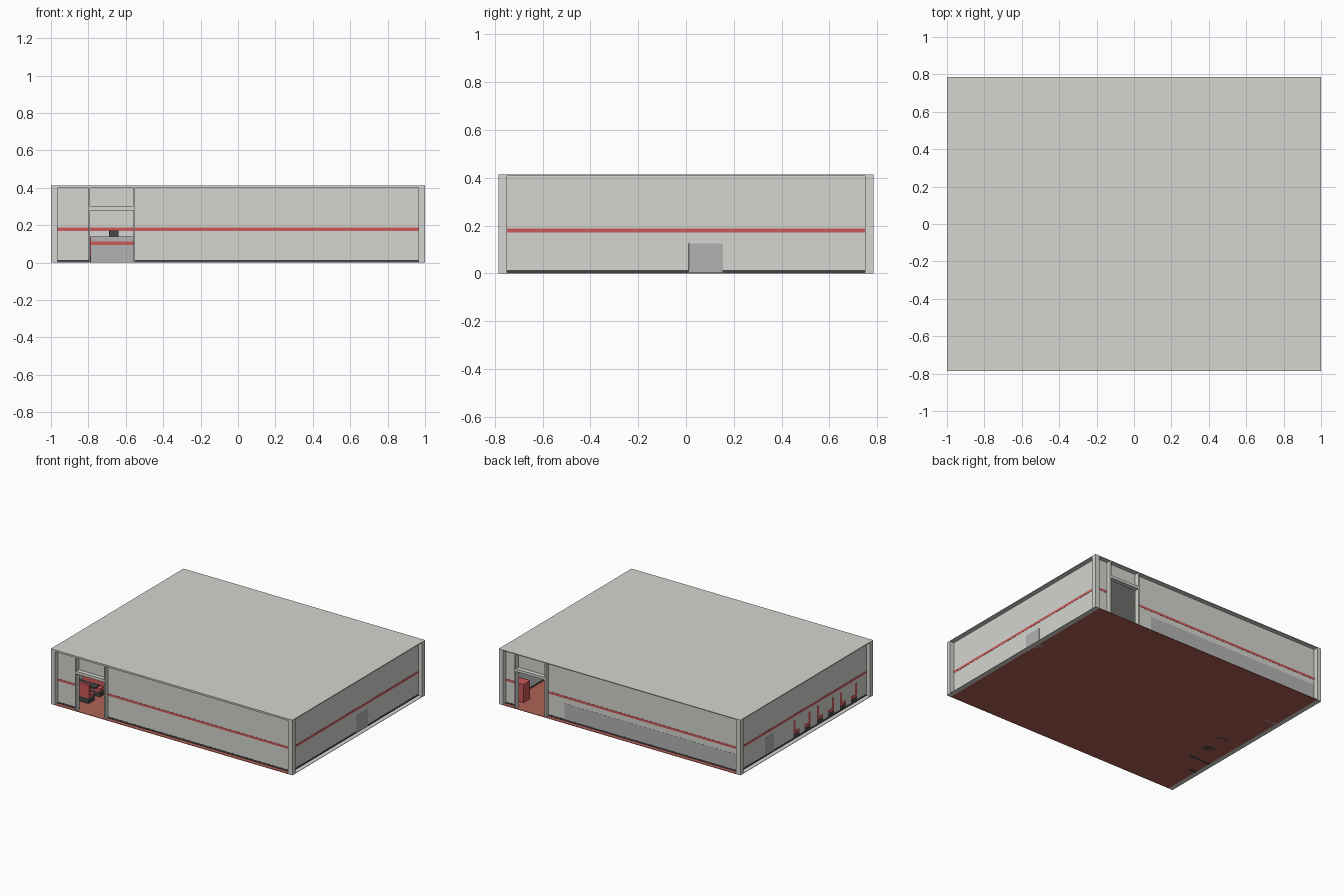
import bpy

if "Cube" in bpy.data.objects:
    bpy.data.objects.remove(bpy.data.objects["Cube"])

def mat(name, c):
    m = bpy.data.materials.new(name)
    m.diffuse_color = (*c, 1)
    m.use_nodes = True
    m.node_tree.nodes["Principled BSDF"].inputs["Base Color"].default_value = m.diffuse_color
    return m

WALL = mat("wall_grey", (0.66, 0.66, 0.63))
RED = mat("red", (0.6, 0.1, 0.1))
FLOOR = mat("floor_red", (0.42, 0.12, 0.09))
DARK = mat("dark", (0.06, 0.06, 0.06))
GREY = mat("counter_grey", (0.45, 0.45, 0.45))

def box(name, x0, x1, y0, y1, z0, z1, m, bevel=0):
    v = [(x, y, z) for x in (x0, x1) for y in (y0, y1) for z in (z0, z1)]
    f = [(0, 1, 3, 2), (4, 6, 7, 5), (0, 4, 5, 1), (2, 3, 7, 6), (0, 2, 6, 4), (1, 5, 7, 3)]
    me = bpy.data.meshes.new(name)
    me.from_pydata(v, [], f)
    me.materials.append(m)
    o = bpy.data.objects.new(name, me)
    bpy.context.collection.objects.link(o)
    if bevel:
        b = o.modifiers.new("bevel", "BEVEL")
        b.width, b.segments = bevel, 2
    return o

X, Y, H = 1.0, 0.785, 0.413      # outer half sizes and height
IX, IY = 0.965, 0.75             # wall planes
T = 0.002                        # half wall thickness
S = T + 0.0012                   # trim stands just proud of the wall

# floor and roof
box("floor", -IX, IX, -Y, Y, 0, 0.003, FLOOR)
for s in (-1, 1):
    box("floor_edge", *sorted((s * IX, s * X)), -Y, Y, 0, 0.003, WALL)
box("roof", -X, X, -Y, Y, H - 0.006, H, WALL)

# corner columns
for sx in (-1, 1):
    for sy in (-1, 1):
        box("corner_column", *sorted((sx * IX, sx * X)), *sorted((sy * IY, sy * Y)), 0, H - 0.006, WALL)

# wall bands: name, bottom, top, half thickness, material
BANDS = [("wall", 0.003, H - 0.006, T, WALL),
         ("wall_stripe", 0.17, 0.187, S, RED),
         ("skirting", 0.003, 0.014, S, DARK)]

# side walls
for s in (-1, 1):
    for n, z0, z1, t, m in BANDS:
        box("side_" + n, s * IX - t, s * IX + t, -IY, IY, z0, z1, m)

# front and back walls with a doorway, the back one turned half round
def door_wall(s, label, d0, d1):
    y = s * IY
    outer = sorted((y, s * Y))
    for n, z0, z1, t, m in BANDS:
        for a, b in ((-IX, d0), (d1, IX)):
            box(label + n, a, b, y - t, y + t, z0, z1, m)
    box(label + "wall_over_door", d0, d1, y - T, y + T, 0.30, H - 0.006, WALL)
    box(label + "door_header", d0, d1, *outer, 0.28, 0.30, WALL)
    for a, b in ((d0 - 0.01, d0), (d1, d1 + 0.01)):
        box(label + "door_post", a, b, *outer, 0.003, H - 0.006, WALL)
    if s < 0:
        box(label + "roof_edge", -IX, IX, -Y, -Y + 0.01, 0.40, H - 0.006, WALL)

door_wall(-1, "front_", -0.79, -0.56)
door_wall(1, "back_", 0.62, 0.86)

# three booths along the left wall
BX0, BX1 = -IX - 0.003, -0.787
for cy in (0.01, -0.265, -0.54):
    for s in (-1, 1):
        back = sorted((cy + s * 0.10, cy + s * 0.078))
        seat = sorted((cy + s * 0.078, cy + s * 0.03))
        box("booth_back", BX0, BX1, *back, 0.04, 0.14, RED)
        box("booth_base", BX0, BX1, *sorted((cy + s * 0.10, cy + s * 0.03)), 0.0, 0.04, DARK)
        box("booth_seat", BX0, BX1, *seat, 0.04, 0.062, RED)
    box("booth_table", -IX, BX1, cy - 0.03, cy + 0.03, 0.085, 0.094, DARK)
    box("table_leg", -0.89, -0.87, cy - 0.01, cy + 0.01, 0.003, 0.085, DARK)

# serving counter with stripe and till, work counter at the back wall
box("serving_counter", -IX - 0.003, 0.48, 0.34, 0.45, 0.0, 0.14, GREY)
box("counter_stripe", -IX + 0.003, 0.48, 0.338, 0.34, 0.095, 0.112, RED)
box("till", -0.69, -0.64, 0.37, 0.42, 0.14, 0.172, DARK)
box("back_counter", -IX, 0.48, 0.66, IY + 0.003, 0.0, 0.13, GREY)

# cabinet on the right wall and bin by the back door
box("wall_cabinet", 0.88, IX + 0.005, 0.01, 0.155, 0.0, 0.128, GREY, 0.006)
box("waste_bin", 0.87, 0.955, 0.60, 0.68, 0.003, 0.14, RED)
